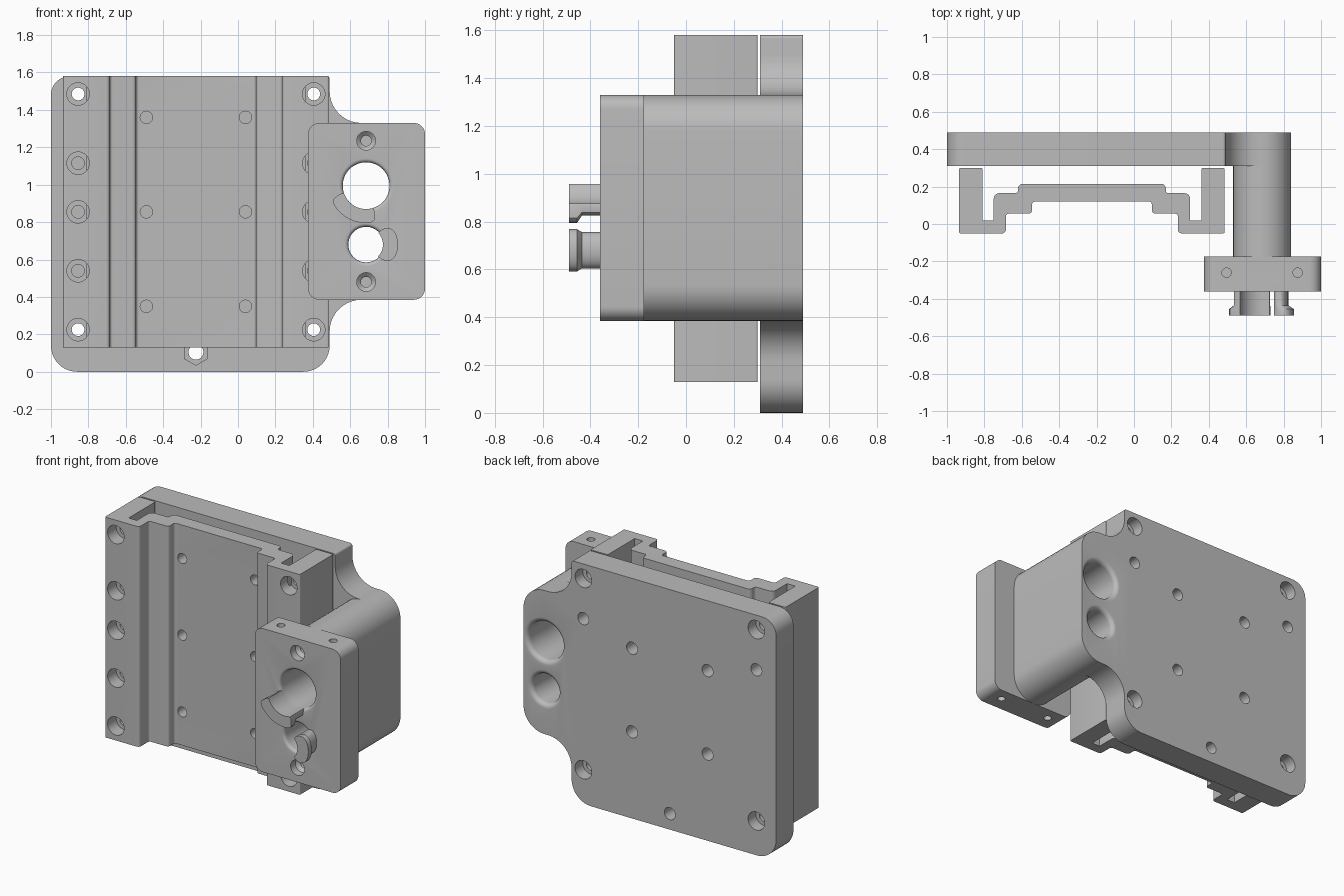
import bpy, bmesh
from math import sin, cos, pi, radians
from mathutils import Vector

if "Cube" in bpy.data.objects:
    bpy.data.objects.remove(bpy.data.objects["Cube"])

grey = bpy.data.materials.new("plain grey")
grey.use_nodes = True
colour = (0.5, 0.5, 0.5, 1)
grey.diffuse_color = colour
grey.node_tree.nodes["Principled BSDF"].inputs["Base Color"].default_value = colour


def place(u, v, w, axis):
    return (u, w, v) if axis == "y" else (u, v, w)


def finish(bm, name):
    bmesh.ops.recalc_face_normals(bm, faces=bm.faces)
    mesh = bpy.data.meshes.new(name)
    bm.to_mesh(mesh)
    bm.free()
    mesh.materials.append(grey)
    obj = bpy.data.objects.new(name, mesh)
    bpy.context.collection.objects.link(obj)
    return obj


def stack(bm, rings, close=False):
    """Skin a row of equal closed rings, capping the two ends."""
    rings = [[bm.verts.new(p) for p in ring] for ring in rings]
    n = len(rings[0])
    for a, b in zip(rings, rings[1:]):
        for i in range(n):
            j = (i + 1) % n
            bm.faces.new((a[i], a[j], b[j], b[i]))
    bm.faces.new(rings[0])
    bm.faces.new(rings[-1])


def rounded(corners, steps=10):
    """Round each right-angled corner given as (u, v, radius)."""
    out = []
    for i, (u, v, r) in enumerate(corners):
        p = Vector((u, v))
        d1 = (Vector(corners[i - 1][:2]) - p).normalized()
        d2 = (Vector(corners[(i + 1) % len(corners)][:2]) - p).normalized()
        if r == 0:
            out.append(p)
            continue
        for k in range(steps + 1):
            a = pi / 2 * k / steps
            out.append(p + r * (d1 + d2 - d2 * cos(a) - d1 * sin(a)))
    return out


def prism(name, outline, lo, hi, axis="y"):
    bm = bmesh.new()
    stack(bm, [[place(u, v, w, axis) for u, v in outline] for w in (lo, hi)])
    return finish(bm, name)


def box_outline(x0, x1, z0, z1, r):
    return rounded([(x0, z0, r), (x1, z0, r), (x1, z1, r), (x0, z1, r)])


def cut(target, holes):
    """Cut turned holes: (centre, [(depth, radius), ...], sides, axis)."""
    bm = bmesh.new()
    for (cu, cv), profile, sides, axis in holes:
        angles = [2 * pi * i / sides for i in range(sides)]
        stack(bm, [[place(cu + r * sin(a), cv + r * cos(a), w, axis) for a in angles]
                   for w, r in profile])
    cutter = finish(bm, "hole_cutter")
    cutter.hide_render = True
    mod = target.modifiers.new("holes", "BOOLEAN")
    mod.operation = "DIFFERENCE"
    mod.solver = "EXACT"
    mod.object = cutter
    bpy.context.view_layer.objects.active = target
    bpy.ops.object.modifier_apply(modifier=mod.name)
    bpy.data.objects.remove(cutter)


def flare(r, y, direction, size=0.03):
    """Rounded mouth of a bore, from inside out to the face at y."""
    arc = [(y - direction * size * (1 - sin(a)), r + size * (1 - cos(a)))
           for a in [pi / 2 * k / 6 for k in range(7)]]
    return arc + [(y + direction * 0.02, r + size)]


# Shared positions
bore_x = 0.685
bores = [(0.995, 0.125), (0.68, 0.095)]
side_x = (-0.855, 0.405)
corner_z = (0.225, 1.485)
rail_mid = -0.225

# Back plate with a side lobe
back_plate = prism("back_plate", rounded([
    (-1, 0, 0.14), (0.49, 0, 0.14), (0.49, 0.385, 0.17), (0.84, 0.385, 0.15),
    (0.84, 1.33, 0.15), (0.49, 1.33, 0.17), (0.49, 1.58, 0.015), (-1, 1.58, 0.1)]), 0.31, 0.49)
nut_holes = [(rail_mid, 0.105)] + [(x, 1.22) for x in side_x]
nut_holes += [(x, z) for x in (-0.5, 0.05) for z in (0.57, 1.12)]
cut(back_plate, [(c, [(0.3, 0.07), (0.38, 0.07)], 6, "y") for c in nut_holes])
plate_holes = [(c, [(0.3, 0.04), (0.5, 0.04)], 24, "y") for c in nut_holes]
plate_holes += [((x, z), [(0.3, 0.034), (0.41, 0.034), (0.41, 0.06), (0.5, 0.06)], 32, "y")
                for x in side_x for z in corner_z]
plate_holes += [((bore_x, z), [(0.3, r)] + flare(r, 0.49, 1), 48, "y") for z, r in bores]
cut(back_plate, plate_holes)

# Tower joining the back plate to the front block
tower = prism("tower", box_outline(0.53, 0.84, 0.385, 1.33, 0.15), -0.175, 0.31)
cut(tower, [((bore_x, z), [(-0.2, r), (0.35, r)], 48, "y") for z, r in bores])

# Front block with bores, screw recesses and pin holes
front_block = prism("front_block", box_outline(0.375, 1, 0.385, 1.33, 0.06), -0.36, -0.175)
block_holes = [((bore_x, z), flare(r, -0.36, -1, 0.02)[::-1] + [(-0.1, r)], 48, "y")
               for z, r in bores]
block_holes += [((bore_x, z), [(-0.37, 0.05), (-0.31, 0.05), (-0.29, 0.028), (-0.22, 0.028)],
                 32, "y") for z in (0.48, 1.235)]
for x in (0.495, 0.875):
    for lo, hi in ((0.37, 0.48), (1.23, 1.35)):
        block_holes.append(((x, -0.26), [(lo, 0.025), (hi, 0.025)], 24, "z"))
cut(front_block, block_holes)

# Stepped rail, mirrored about its middle
half = [(0.395, 0.215, 0.025), (0.395, 0.165, 0.015), (0.525, 0.165, 0.03), (0.525, 0.02, 0),
        (0.585, 0.02, 0), (0.585, 0.30, 0.008), (0.71, 0.30, 0.008), (0.71, -0.05, 0.008),
        (0.46, -0.05, 0.02), (0.46, 0.055, 0.015), (0.32, 0.055, 0.02), (0.32, 0.12, 0.015)]
rail_corners = [(rail_mid + u, v, r) for u, v, r in half]
rail_corners += [(rail_mid - u, v, r) for u, v, r in reversed(half)]
rail = prism("rail", rounded(rail_corners, 5), 0.13, 1.58, "z")
rail_holes = [((x, z), [(-0.06, 0.06), (0.04, 0.06), (0.04, 0.034), (0.31, 0.034)], 32, "y")
              for x in side_x for z in (*corner_z, 0.54, 0.855, 1.115)]
rail_holes += [((x, z), [(0.1, 0.033), (0.23, 0.033)], 24, "y")
               for x in (-0.49, 0.04) for z in (0.35, 0.855, 1.36)]
cut(rail, rail_holes)


# Curved hooks with an outward lip, tapering at their ends
def hook(name, z, inner, neck, lip, start, end, power):
    section = [(-0.33, inner), (-0.49, inner), (-0.49, lip), (-0.455, lip),
               (-0.435, neck), (-0.33, neck)]
    rings = []
    for k in range(25):
        t = k / 12 - 1
        a = radians(start + (end - start) * k / 24)
        full = max(0.3, (1 - abs(t) ** power) ** 0.5)
        rings.append([(bore_x + (inner + (r - inner) * full) * cos(a), y,
                       z + (inner + (r - inner) * full) * sin(a)) for y, r in section])
    bm = bmesh.new()
    stack(bm, rings)
    return finish(bm, name)


upper_hook = hook("upper_hook", 0.995, 0.125, 0.17, 0.2, 198, 288, 12)
lower_hook = hook("lower_hook", 0.68, 0.09, 0.14, 0.17, -44, 44, 4)

# Smooth the curved faces and keep the edges crisp
bpy.ops.object.select_all(action="DESELECT")
for part in (back_plate, tower, front_block, rail, upper_hook, lower_hook):
    part.select_set(True)
    bpy.context.view_layer.objects.active = part
bpy.ops.object.shade_smooth_by_angle(angle=radians(30))
